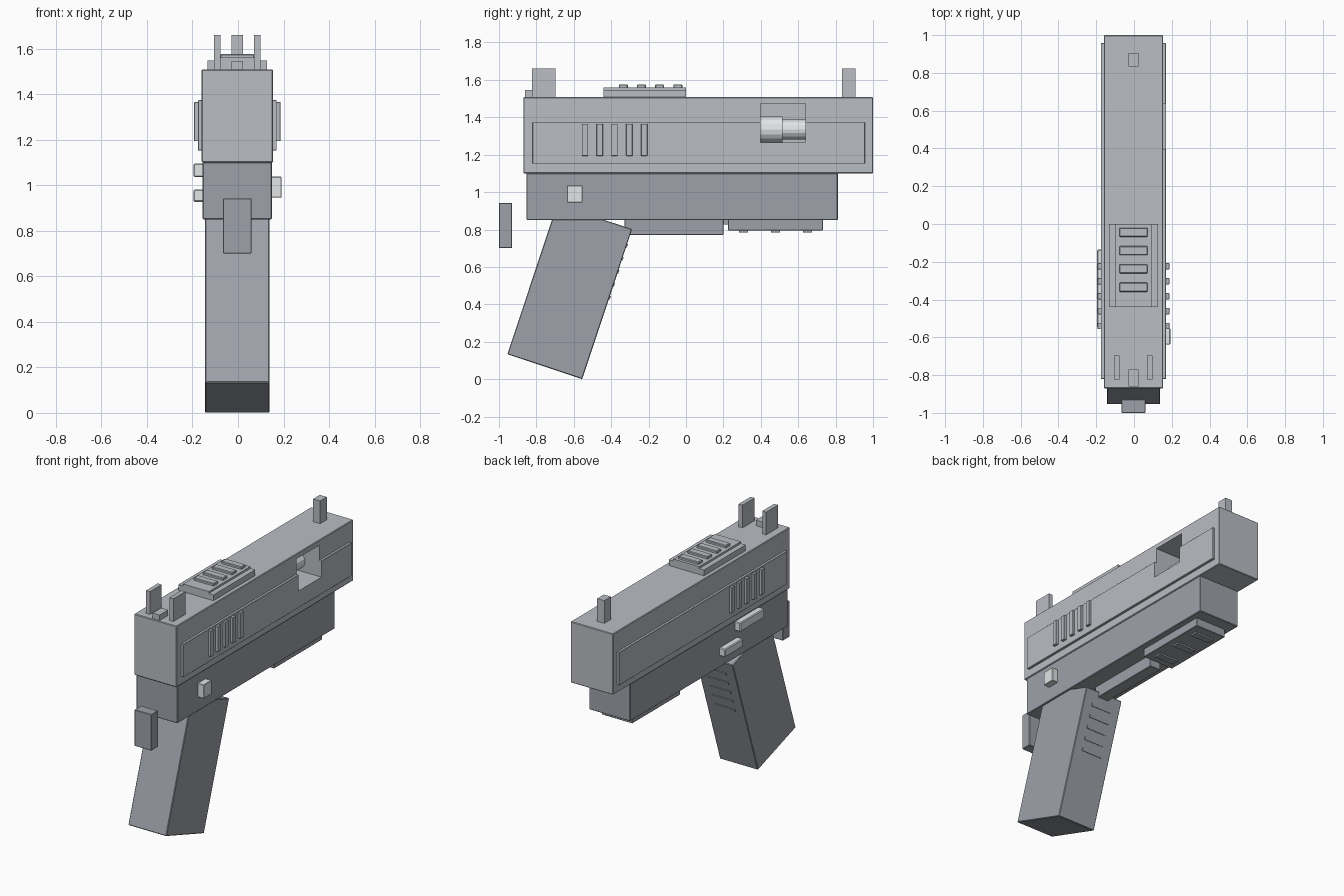
import bpy, math
from mathutils import Matrix, Vector

if "Cube" in bpy.data.objects:
    bpy.data.objects.remove(bpy.data.objects["Cube"])

CX = -0.003  # centre line of the symmetrical parts


def paint(name, rgb):
    mat = bpy.data.materials.new(name)
    mat.diffuse_color = (*rgb, 1)
    mat.use_nodes = True
    mat.node_tree.nodes["Principled BSDF"].inputs["Base Color"].default_value = mat.diffuse_color
    return mat


STEEL = paint("steel", (0.49, 0.51, 0.55))
DARK = paint("dark_polymer", (0.34, 0.36, 0.40))
LIGHT = paint("light_metal", (0.76, 0.78, 0.80))


def box(name, x, y, z, bevel=0.0, mat=STEEL):
    """Box from (min, max) ranges on each axis, with an optional edge bevel."""
    bpy.ops.mesh.primitive_cube_add(size=1)
    ob = bpy.context.object
    ob.name = name
    size = [r[1] - r[0] for r in (x, y, z)]
    mid = [(r[0] + r[1]) / 2 for r in (x, y, z)]
    ob.data.transform(Matrix.Translation(mid) @ Matrix.Diagonal((*size, 1)))
    ob.data.materials.append(mat)
    if bevel:
        m = ob.modifiers.new("bevel", 'BEVEL')
        m.width, m.segments = bevel, 1
    return ob


def mid_box(name, half, y, z, bevel=0.0, mat=STEEL):
    return box(name, (CX - half, CX + half), y, z, bevel, mat)


def barrel(name, radius, y0, y1):
    bpy.ops.mesh.primitive_cylinder_add(
        vertices=16, radius=radius, depth=y1 - y0,
        location=(CX, (y0 + y1) / 2, 1.335), rotation=(math.pi / 2, 0, 0))
    ob = bpy.context.object
    ob.name = name
    ob.data.materials.append(LIGHT)


# Slide and frame
slide = mid_box("slide", 0.157, (-0.87, 1.0), (1.10, 1.508), 0.004)
mid_box("frame", 0.152, (-0.853, 0.812), (0.85, 1.102), 0.004, DARK)

# Raised side panels and serrations
panels = []
for side, label in ((1, "right"), (-1, "left")):
    def out(a, b):
        return tuple(sorted((CX + side * a, CX + side * b)))
    panels.append(box(f"side_panel_{label}", out(0.15, 0.173),
                      (-0.82, 0.957), (1.152, 1.373), 0.002))
    for i in range(5):
        y = -0.54 + i * 0.079
        box(f"serration_{label}_{i}", out(0.165, 0.19),
            (y - 0.017, y + 0.017), (1.193, 1.365), 0.002)
    # Rear sight posts
    box(f"rear_sight_{label}", out(0.073, 0.102), (-0.823, -0.697), (1.505, 1.66))

# Side window with the barrel inside
cutter = box("window_cutter", (-0.085, 0.3), (0.397, 0.639), (1.265, 1.474))
cutter.hide_render = True
cutter.hide_viewport = True
for ob in (slide, panels[0]):
    m = ob.modifiers.new("window", 'BOOLEAN')
    m.operation, m.object, m.solver = 'DIFFERENCE', cutter, 'EXACT'
barrel("barrel_chamber", 0.07, 0.38, 0.515)
barrel("barrel_tube", 0.053, 0.50, 0.65)

# Sights and ribbed top plate
mid_box("front_sight", 0.026, (0.835, 0.905), (1.505, 1.66))
mid_box("rear_sight_notch", 0.026, (-0.86, -0.77), (1.505, 1.545))
mid_box("top_plate", 0.13, (-0.44, 0.0), (1.505, 1.547))
mid_box("top_plate_step", 0.095, (-0.44, 0.0), (1.545, 1.56))
for i in range(4):
    y = -0.335 + i * 0.097
    mid_box(f"top_rib_{i}", 0.075, (y - 0.024, y + 0.024), (1.555, 1.576), 0.004)

# Slanted grip with front ribs, built upright then tilted about its lower front edge
tilt = (Matrix.Translation(Vector((0, -0.555, 0.0)))
        @ Matrix.Rotation(math.radians(-18.4), 4, 'X'))
grip = [mid_box("grip", 0.141, (-0.422, 0.0), (0.0, 0.845), 0.004, DARK)]
for i in range(5):
    z = 0.46 + i * 0.073
    grip.append(mid_box(f"grip_rib_{i}", 0.075, (-0.01, 0.005),
                        (z - 0.01, z + 0.01), 0, DARK))
for ob in grip:
    ob.data.transform(tilt)
mid_box("rear_tab", 0.063, (-1.0, -0.93), (0.70, 0.942), 0.003, DARK)

# Underside bar, link and ribbed accessory rail
mid_box("guard_bar", 0.04, (-0.33, 0.20), (0.77, 0.86), 0.003, DARK)
mid_box("guard_link", 0.03, (0.19, 0.23), (0.827, 0.86), 0, DARK)
mid_box("rail", 0.113, (0.225, 0.732), (0.795, 0.86), 0.003, DARK)
for i in range(3):
    y = 0.307 + i * 0.171
    mid_box(f"rail_rib_{i}", 0.07, (y - 0.024, y + 0.024), (0.785, 0.80), 0, DARK)

# Side controls
box("button_right", (0.14, 0.192), (-0.637, -0.553), (0.945, 1.037), 0.003, LIGHT)
box("lever_upper_left", (-0.195, -0.15), (-0.55, -0.295), (1.035, 1.096), 0.005, LIGHT)
box("lever_lower_left", (-0.195, -0.15), (-0.325, -0.135), (0.927, 0.981), 0.005, LIGHT)
